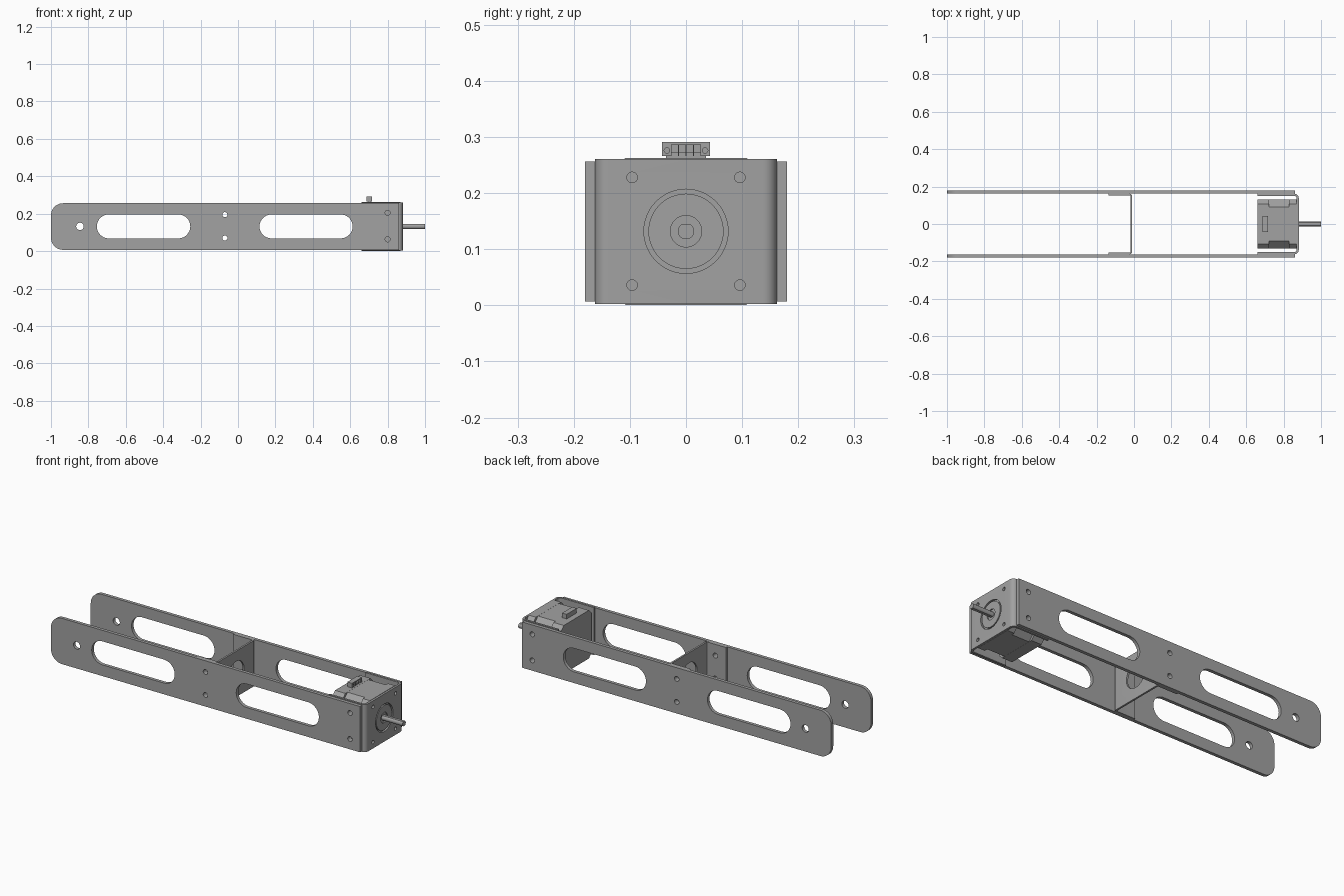
import bpy, bmesh, math

if "Cube" in bpy.data.objects:
    bpy.data.objects.remove(bpy.data.objects["Cube"])

grey = bpy.data.materials.new("metal grey")
grey.diffuse_color = (0.36, 0.36, 0.36, 1)
grey.use_nodes = True
grey.node_tree.nodes["Principled BSDF"].inputs["Base Color"].default_value = grey.diffuse_color
ZC = 0.132  # height of the shaft axis


def place(axis, u, v, w):
    return {'x': (w, u, v), 'y': (u, w, v), 'z': (u, v, w)}[axis]


def prism(name, pts, axis, a, b):
    """Extrude a 2D outline along an axis from a to b."""
    bm = bmesh.new()
    lo = [bm.verts.new(place(axis, u, v, a)) for u, v in pts]
    hi = [bm.verts.new(place(axis, u, v, b)) for u, v in pts]
    bm.faces.new(lo)
    bm.faces.new(hi)
    for i in range(len(pts)):
        j = (i + 1) % len(pts)
        bm.faces.new((lo[i], lo[j], hi[j], hi[i]))
    bmesh.ops.recalc_face_normals(bm, faces=bm.faces)
    me = bpy.data.meshes.new(name)
    bm.to_mesh(me)
    bm.free()
    me.materials.append(grey)
    ob = bpy.data.objects.new(name, me)
    bpy.context.collection.objects.link(ob)
    return ob


def arc(cu, cv, r, a0, a1, n=12):
    return [(cu + r * math.cos(math.radians(a0 + (a1 - a0) * i / n)),
             cv + r * math.sin(math.radians(a0 + (a1 - a0) * i / n))) for i in range(n + 1)]


def circle(cu, cv, r, n=32):
    return arc(cu, cv, r, 0, 360, n)[:-1]


def slot(u0, u1, cv, r):
    return arc(u1 - r, cv, r, -90, 90, 16) + arc(u0 + r, cv, r, 90, 270, 16)


def rect(u0, u1, v0, v1):
    return [(u0, v0), (u1, v0), (u1, v1), (u0, v1)]


def octagon(half, flat, cv=ZC):
    q = [(half, -flat), (half, flat), (flat, half), (-flat, half),
         (-half, flat), (-half, -flat), (-flat, -half), (flat, -half)]
    return [(u, v + cv) for u, v in q]


def cut(ob, holes):
    """Subtract prisms given as (outline, axis, a, b)."""
    for pts, axis, a, b in holes:
        c = prism("cutter", pts, axis, a, b)
        c.hide_render = True
        m = ob.modifiers.new("cut", 'BOOLEAN')
        m.operation, m.solver, m.object = 'DIFFERENCE', 'EXACT', c
        bpy.context.view_layer.objects.active = ob
        bpy.ops.object.modifier_apply(modifier=m.name)
        bpy.data.objects.remove(c)


def u_profile(x0, x1, half, t, r):
    """Bent sheet seen from above: open toward -x, web at x1."""
    outer = [(x0, -half)] + arc(x1 - r, -half + r, r, -90, 0, 8) \
        + arc(x1 - r, half - r, r, 0, 90, 8) + [(x0, half)]
    ri = r - t
    inner = [(x0, half - t)] + arc(x1 - r, half - r, ri, 90, 0, 8) \
        + arc(x1 - r, -half + r, ri, 0, -90, 8) + [(x0, -half + t)]
    return outer + inner


# side rails with lightening slots and bolt holes
rail = [(0.86, 0.007), (0.86, 0.256)] + arc(-0.935, 0.191, 0.065, 90, 180) \
    + arc(-0.935, 0.072, 0.065, 180, 270)
bolts = [(-0.07, 0.07), (-0.07, 0.195), (0.80, 0.063), (0.80, 0.205)]
for name, y0, y1 in (("front_rail", -0.18, -0.162), ("back_rail", 0.162, 0.18)):
    ob = prism(name, rail, 'y', y0, y1)
    shapes = [slot(-0.755, -0.255, ZC, 0.064), slot(0.115, 0.613, ZC, 0.064),
              circle(-0.845, ZC, 0.02)] + [circle(x, z, 0.0135, 24) for x, z in bolts]
    cut(ob, [(s, 'y', y0 - 0.01, y1 + 0.01) for s in shapes])

# middle cross brace
brace = prism("cross_brace", u_profile(-0.135, -0.01, 0.162, 0.01, 0.014), 'z', 0.007, 0.256)
cut(brace, [(circle(0, ZC, 0.068), 'x', -0.05, 0.02)]
    + [(circle(x, z, 0.0135, 24), 'y', -0.2, 0.2) for x, z in bolts[:2]])

# motor bracket
bracket = prism("motor_bracket", u_profile(0.66, 0.881, 0.162, 0.011, 0.024), 'z', 0.002, 0.261)
screws = [(circle(y, ZC + dz, 0.0095, 20), 'x', 0.85, 0.9)
          for y in (-0.096, 0.096) for dz in (-0.096, 0.096)]
cut(bracket, [(circle(0, ZC, 0.075, 48), 'x', 0.84, 0.9)] + screws
    + [(circle(x, z, 0.0135, 24), 'y', -0.2, 0.2) for x, z in bolts[2:]])

# motor: two end caps around a core with larger chamfers
prism("motor_rear_cap", octagon(0.131, 0.108), 'x', 0.66, 0.722)
prism("motor_core", octagon(0.1305, 0.09), 'x', 0.722, 0.828)
front_cap = prism("motor_front_cap", octagon(0.131, 0.108), 'x', 0.828, 0.87)
cut(front_cap, screws)

# pilot boss with recessed bearing, and flatted shaft
boss = prism("motor_boss", circle(0, ZC, 0.067, 48), 'x', 0.87, 0.88)
cut(boss, [(circle(0, ZC, 0.028), 'x', 0.874, 0.9)])
prism("motor_shaft", arc(0, ZC, 0.0145, -60, 60, 10) + arc(0, ZC, 0.0145, 120, 240, 10),
      'x', 0.87, 1.0)

# cable connector on top of the motor
prism("connector_base", rect(0.697, 0.71, -0.036, 0.036), 'z', 0.26, 0.272)
plug = prism("connector_housing", rect(0.688, 0.716, -0.043, 0.043), 'z', 0.266, 0.291)
cut(plug, [(rect(-0.026 + 0.0135 * i, -0.0145 + 0.0135 * i, 0.262, 0.287), 'x', 0.704, 0.73)
           for i in range(4)]
    + [(circle(s * 0.034, 0.276, 0.005, 12), 'x', 0.708, 0.73) for s in (-1, 1)])

# smooth round walls, keep edges sharp
bpy.ops.object.select_all(action='SELECT')
bpy.ops.object.shade_smooth_by_angle(angle=math.radians(30))
